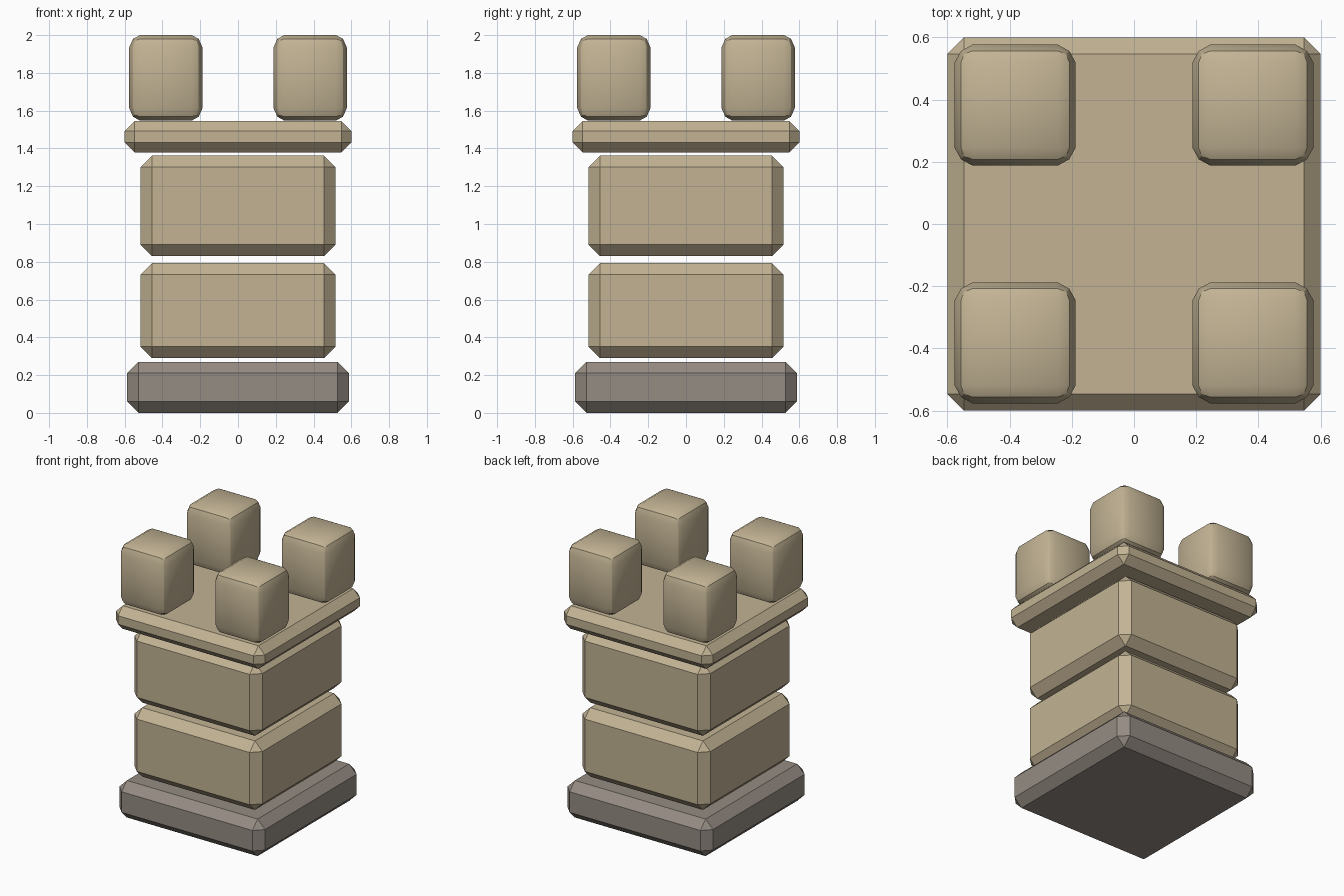
import bpy
import bmesh
from math import radians

default = bpy.data.objects.get("Cube")
if default:
    bpy.data.objects.remove(default, do_unlink=True)


def make_material(name, rgb):
    mat = bpy.data.materials.new(name)
    mat.use_nodes = True
    colour = (*rgb, 1)
    mat.diffuse_color = colour
    mat.node_tree.nodes["Principled BSDF"].inputs["Base Color"].default_value = colour
    return mat


sandstone = make_material("sandstone", (0.54, 0.45, 0.295))
grey_stone = make_material("grey stone", (0.30, 0.262, 0.228))


def new_object(name, bm, mat, location):
    mesh = bpy.data.meshes.new(name)
    bm.to_mesh(mesh)
    bm.free()
    mesh.materials.append(mat)
    obj = bpy.data.objects.new(name, mesh)
    obj.location = location
    bpy.context.collection.objects.link(obj)
    return obj


def chamfered_slab(name, half_width, bottom, top, chamfer, mat):
    """Square block with flat chamfers on every edge."""
    bm = bmesh.new()
    bmesh.ops.create_cube(bm, size=1)
    bmesh.ops.scale(bm, vec=(2 * half_width, 2 * half_width, top - bottom), verts=bm.verts)
    obj = new_object(name, bm, mat, (0, 0, (bottom + top) / 2))
    bevel = obj.modifiers.new("chamfer", "BEVEL")
    bevel.width = chamfer
    bevel.segments = 1
    bevel.limit_method = "ANGLE"


def pillow_block(name, half_size, location, mat):
    """Box whose faces bulge out past its edges, with pulled-in corners."""
    bm = bmesh.new()
    bmesh.ops.create_cube(bm, size=2)
    bmesh.ops.subdivide_edges(bm, edges=bm.edges[:], cuts=3, use_grid_fill=True)
    for v in bm.verts:
        extremes = sum(abs(c) > 0.99 for c in v.co)
        pull = (0, 0, 0.02, 0.03)[extremes]
        for axis in range(3):
            c = v.co[axis]
            sign = (c > 0.01) - (c < -0.01)
            if abs(c) > 0.99:
                v.co[axis] = sign * (half_size[axis] - pull)
            else:
                v.co[axis] = sign * half_size[axis] * 0.71
    obj = new_object(name, bm, mat, location)
    bpy.ops.object.select_all(action="DESELECT")
    obj.select_set(True)
    bpy.context.view_layer.objects.active = obj
    bpy.ops.object.shade_smooth_by_angle(angle=radians(30))


# Stacked tower body
chamfered_slab("base", 0.587, 0, 0.27, 0.06, grey_stone)
chamfered_slab("lower_block", 0.516, 0.29, 0.793, 0.061, sandstone)
chamfered_slab("upper_block", 0.516, 0.83, 1.362, 0.061, sandstone)
chamfered_slab("top_slab", 0.6, 1.378, 1.546, 0.053, sandstone)

# Corner battlements
for side, x in (("right", -1), ("left", 1)):
    for end, y in (("front", -1), ("back", 1)):
        pillow_block(f"{end}_{side}_battlement", (0.194, 0.194, 0.226),
                     (0.382 * x, 0.382 * y, 1.774), sandstone)
